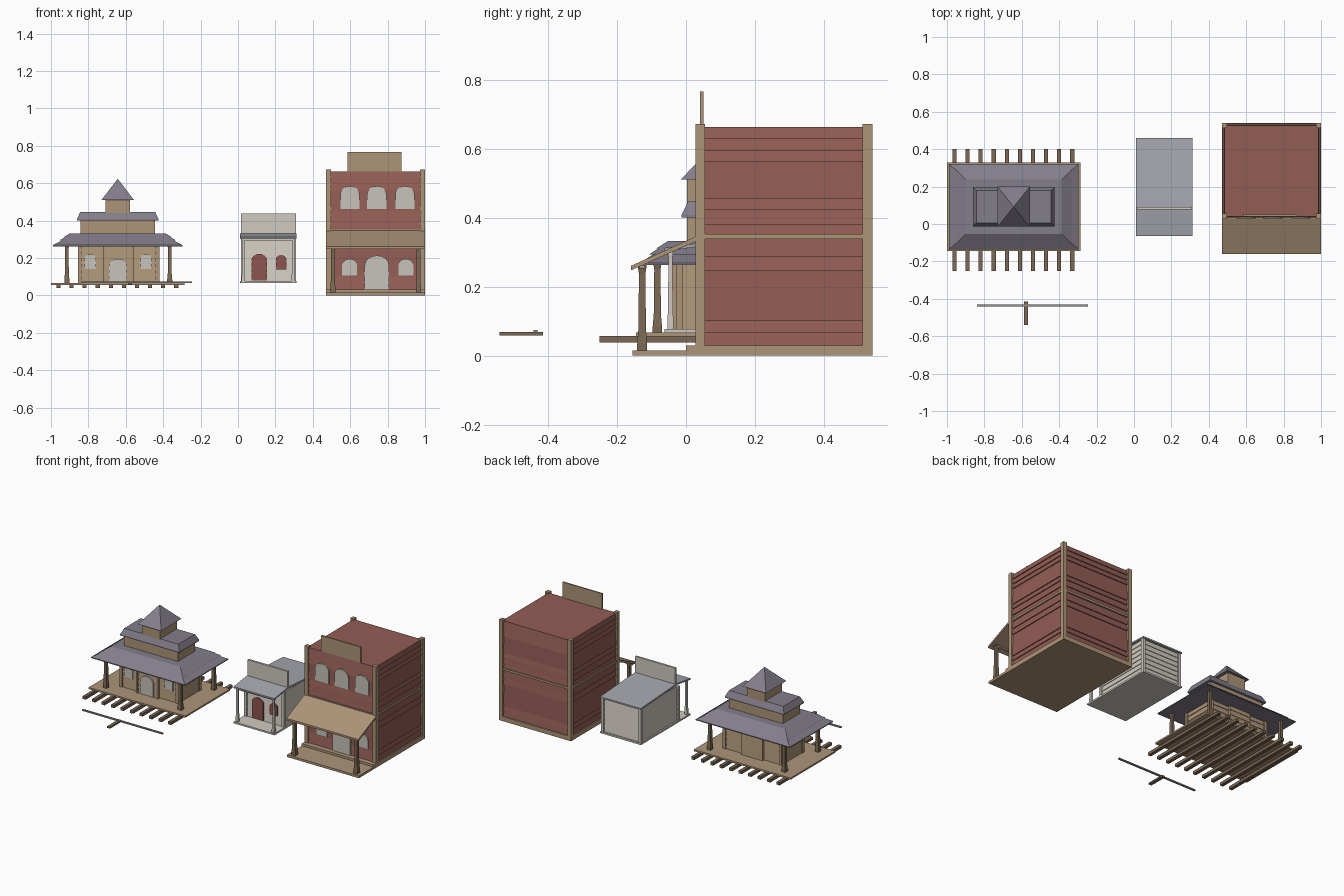
import bpy, bmesh, math
from mathutils import Vector

if "Cube" in bpy.data.objects:
    bpy.data.objects.remove(bpy.data.objects["Cube"])


def material(name, rgb):
    m = bpy.data.materials.new(name)
    m.diffuse_color = (*rgb, 1)
    m.use_nodes = True
    m.node_tree.nodes["Principled BSDF"].inputs["Base Color"].default_value = m.diffuse_color
    return m


TAN = material("tan_wood", (0.42, 0.30, 0.19))
DARK = material("dark_wood", (0.20, 0.14, 0.09))
BRICK = material("red_boards", (0.29, 0.11, 0.09))
SLATE = material("slate", (0.23, 0.21, 0.26))
WHITE = material("white_boards", (0.63, 0.59, 0.53))
ZINC = material("zinc_roof", (0.38, 0.39, 0.43))
GLASS = material("pane", (0.57, 0.55, 0.50))
RED = material("red_paint", (0.27, 0.09, 0.08))
STEEL = material("steel", (0.30, 0.29, 0.28))


def finish(name, bm, mat):
    bmesh.ops.recalc_face_normals(bm, faces=bm.faces)
    me = bpy.data.meshes.new(name)
    bm.to_mesh(me)
    bm.free()
    me.materials.append(mat)
    ob = bpy.data.objects.new(name, me)
    bpy.context.collection.objects.link(ob)
    return ob


def stack(name, cx, cy, rings, mat):
    """Closed solid of rectangular rings (half x, half y, z), bottom to top."""
    bm = bmesh.new()
    loops = [[bm.verts.new((cx + sx * hx, cy + sy * hy, z))
              for sx, sy in ((-1, -1), (1, -1), (1, 1), (-1, 1))] for hx, hy, z in rings]
    for a, b in zip(loops, loops[1:]):
        for i in range(4):
            bm.faces.new((a[i], a[(i + 1) % 4], b[(i + 1) % 4], b[i]))
    bm.faces.new(loops[0])
    bm.faces.new(loops[-1])
    return finish(name, bm, mat)


def box(name, x0, x1, y0, y1, z0, z1, mat):
    hx, hy = (x1 - x0) / 2, (y1 - y0) / 2
    return stack(name, (x0 + x1) / 2, (y0 + y1) / 2, [(hx, hy, z0), (hx, hy, z1)], mat)


def siding(name, x0, x1, y0, y1, zs, mat, lap=0.006):
    """Lapped board walls: every board is wider at its foot."""
    hx, hy = (x1 - x0) / 2, (y1 - y0) / 2
    rings = []
    for a, b in zip(zs, zs[1:]):
        rings += [(hx, hy, a), (hx - lap, hy - lap, b)]
    return stack(name, (x0 + x1) / 2, (y0 + y1) / 2, rings, mat)


def extrude(name, pts, direction, mat):
    bm = bmesh.new()
    f = bm.faces.new([bm.verts.new(p) for p in pts])
    r = bmesh.ops.extrude_face_region(bm, geom=[f])
    bmesh.ops.translate(bm, vec=Vector(direction),
                        verts=[v for v in r["geom"] if isinstance(v, bmesh.types.BMVert)])
    return finish(name, bm, mat)


def arch(name, x0, x1, z0, z1, y, mat, depth=0.012):
    """Arched panel in a front wall, facing -y."""
    cx, r = (x0 + x1) / 2, (x1 - x0) / 2
    rise = min(r * 0.8, z1 - z0)
    pts = [(x0, y, z0), (x1, y, z0)]
    pts += [(cx + r * math.cos(math.pi * i / 8), y, z1 - rise + rise * math.sin(math.pi * i / 8))
            for i in range(9)]
    return extrude(name, pts, (0, depth, 0), mat)


def slope(name, x0, x1, yz, mat):
    """Side profile in y-z extruded along x."""
    return extrude(name, [(x0, y, z) for y, z in yz], (x1 - x0, 0, 0), mat)


def post(name, x, y, z0, z1, r, mat):
    h = z1 - z0
    stack(name, x, y, [(r * 1.3, r * 1.3, z0), (r * 1.3, r * 1.3, z0 + h * .08),
                       (r, r, z0 + h * .25), (r * .85, r * .85, z0 + h * .9),
                       (r * 1.2, r * 1.2, z1)], mat)


# Station: sleepers and platform
SX, SY = -0.643, 0.0925
for i in range(10):
    x = -0.96 + i * 0.07
    box("sleeper", x - .011, x + .011, -.25, .40, .038, .057, DARK)
box("platform", -1.0, -.287, -.145, .328, .056, .067, TAN)

# Station: board walls, central bay, corner trims
zs = [.067 + i * .0335 for i in range(7)]
siding("station_walls", -.85, -.425, -.022, .207, zs, TAN, .004)
siding("station_bay", -.72, -.562, -.038, .223, zs, TAN, .003)
for x in (-.845, -.43):
    for y in (-.018, .203):
        box("station_corner", x - .01, x + .01, y - .01, y + .01, .067, .268, TAN)
for x in (-.716, -.566):
    box("bay_trim", x - .006, x + .006, -.042, -.025, .067, .268, TAN)
arch("station_door", -.69, -.595, .07, .195, -.044, GLASS)
for x in (-.79, -.492):
    arch("station_window", x - .03, x + .03, .14, .22, -.028, GLASS)
for x in (-.915, -.365):
    for y in (-.083, .268):
        post("station_post", x, y, .067, .27, .0105, DARK)

# Station: tiered roof, upper storey, tower
stack("station_roof", SX, SY, [(.347, .228, .262), (.347, .228, .268), (.300, .188, .293),
      (.312, .200, .293), (.283, .172, .311), (.289, .178, .311), (.255, .145, .332)], SLATE)
box("upper_storey", -.842, -.444, .003, .182, .33, .402, TAN)
stack("upper_roof", SX, SY, [(.218, .105, .40), (.218, .105, .408), (.200, .087, .446)], SLATE)
box("tower", SX - .066, SX + .066, SY - .09, SY + .09, .33, .513, TAN)
stack("tower_roof", SX, SY, [(.086, .107, .511), (.001, .001, .622)], SLATE)

# Loose track piece
box("rail", -.84, -.247, -.442, -.430, .067, .075, STEEL)
box("rail_sleeper", -.589, -.567, -.54, -.415, .058, .068, DARK)

# Small shop: base, walls, posts
box("shop_base", .012, .312, -.062, .458, .066, .077, WHITE)
siding("shop_walls", .022, .302, .05, .446, [.077 + i * .0322 for i in range(8)], WHITE, .004)
for x in (.024, .300):
    for y in (.053, .444):
        box("shop_corner", x - .009, x + .009, y - .01, y + .01, .077, .302, WHITE)
    post("shop_post", .0285 if x < .1 else .2955, -.045, .077, .305, .007, WHITE)
box("shop_beam", .02, .304, -.052, -.038, .292, .305, WHITE)
arch("shop_door", .072, .155, .080, .222, .044, RED)
arch("shop_window", .203, .258, .138, .216, .044, RED)

# Small shop: roofs and false front
slope("shop_porch_roof", .012, .312, [(-.064, .302), (.08, .322), (.08, .332), (-.064, .312)], ZINC)
slope("shop_roof", .012, .312, [(.078, .320), (.46, .300), (.46, .310), (.078, .332)], ZINC)
box("shop_false_front", .015, .310, .078, .092, .322, .438, WHITE)

# Large store: foundations and board walls
box("store_porch", .47, 1.0, -.155, .01, 0, .015, TAN)
box("store_base", .47, 1.0, 0, .54, 0, .03, TAN)
siding("store_lower", .478, .992, .034, .532, [.03, .067, .1, .246, .287, .342], BRICK)
siding("store_upper", .478, .992, .034, .532,
       [.345, .38, .423, .455, .562, .594, .629, .662], BRICK)
box("store_band", .474, .996, .029, .537, .338, .352, TAN)
for x in (.483, .987):
    for y in (.041, .526):
        box("store_corner", x - .013, x + .013, y - .014, y + .014, .015, .672, TAN)
box("store_sign_board", .585, .875, .040, .050, .655, .766, TAN)

# Large store: openings, awning and posts
for x in (.598, .742, .892):
    arch("store_upper_window", x - .051, x + .051, .463, .584, .029, GLASS)
for x in (.597, .897):
    arch("store_lower_window", x - .04, x + .04, .105, .195, .029, GLASS)
arch("store_door", .677, .808, .03, .213, .027, GLASS)
slope("store_awning", .47, 1.0, [(-.16, .247), (.03, .332), (.03, .346), (-.16, .260)], TAN)
for x in (.507, .965):
    post("store_post", x, -.127, .015, .262, .011, DARK)
box("store_beam", .48, .99, -.135, -.119, .252, .262, TAN)
